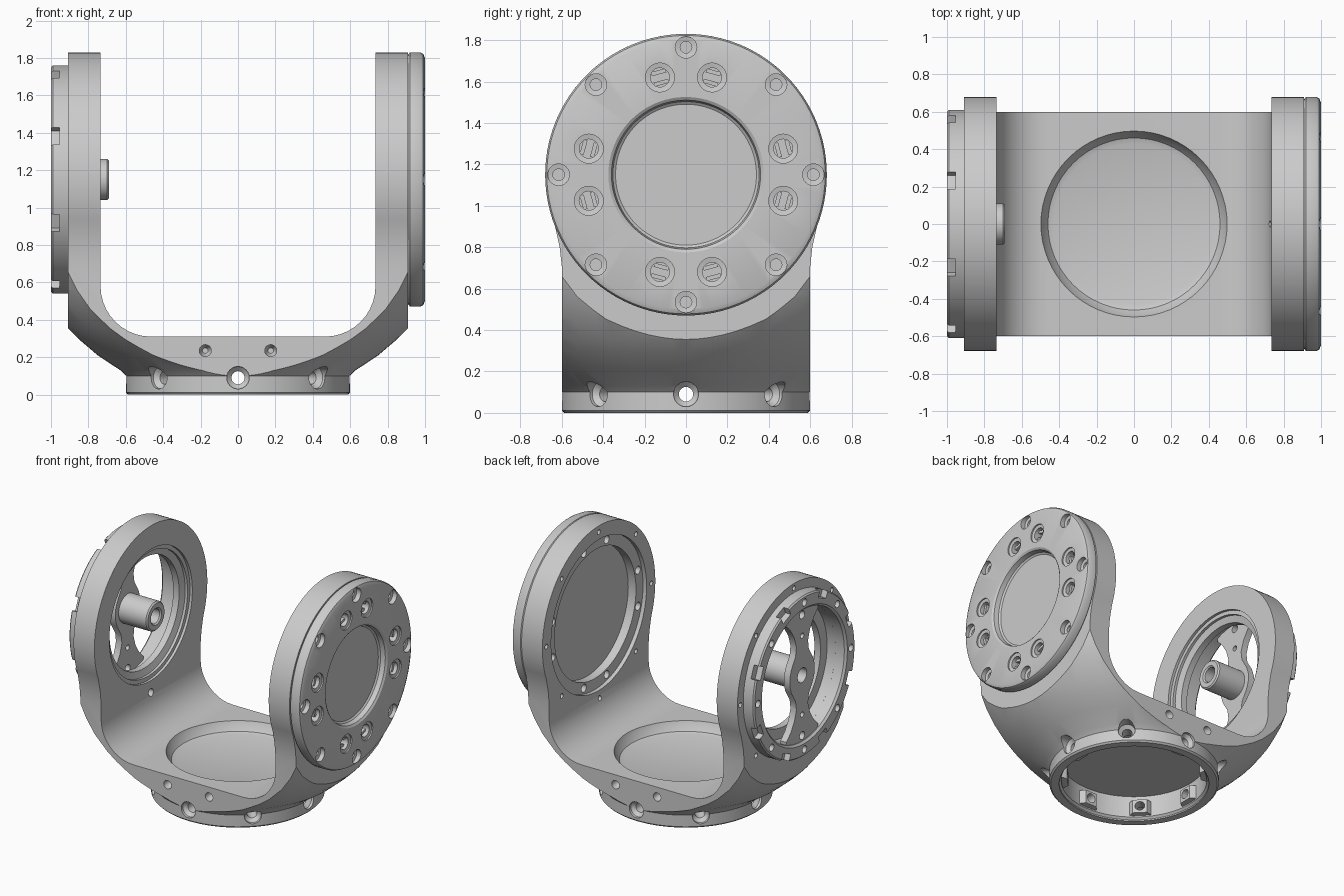
import bpy, bmesh
from math import sin, cos, pi, radians, sqrt
from mathutils import Matrix

if "Cube" in bpy.data.objects:
    bpy.data.objects.remove(bpy.data.objects["Cube"])

I = Matrix.Identity(4)
YZ = Matrix(((0, 0, 1, 0), (1, 0, 0, 0), (0, 1, 0, 0), (0, 0, 0, 1)))  # local z -> world x
XZ = Matrix.Rotation(pi / 2, 4, 'X')                                   # local z -> world -y
AXLE = Matrix.Translation((0, 0, 1.15)) @ YZ                           # hinge axis
OCT = [k * pi / 4 for k in range(8)]
PAIRS = [k * pi / 2 + s * radians(15) for k in range(4) for s in (-1, 1)]


def lathe(bm, prof, M=I, n=64, loop=False):
    """Revolve (radius, height) points about local z; ends are capped or joined."""
    rings = [[bm.verts.new(M @ Matrix.Translation((r * cos(2 * pi * i / n), r * sin(2 * pi * i / n), h)).translation)
              for i in range(n)] for r, h in prof]
    pairs = list(zip(rings, rings[1:]))
    if loop:
        pairs.append((rings[-1], rings[0]))
    else:
        bm.faces.new(rings[0])
        bm.faces.new(rings[-1])
    for a, b in pairs:
        for i in range(n):
            j = (i + 1) % n
            bm.faces.new((a[i], a[j], b[j], b[i]))


def prism(bm, pts, a, b, M=I):
    """Extrude a local xy outline from height a to b."""
    lo, hi = [[bm.verts.new(M @ Matrix.Translation((x, y, h)).translation) for x, y in pts] for h in (a, b)]
    bm.faces.new(lo)
    bm.faces.new(hi)
    for i in range(len(pts)):
        j = (i + 1) % len(pts)
        bm.faces.new((lo[i], lo[j], hi[j], hi[i]))


def rect(x0, x1, y0, y1):
    return [(x0, y0), (x1, y0), (x1, y1), (x0, y1)]


def polar_holes(bm, angles, dist, prof, M=AXLE, n=20):
    for a in angles:
        lathe(bm, prof, M @ Matrix.Translation((dist * cos(a), dist * sin(a), 0)), n)


def make(name, bm):
    bmesh.ops.recalc_face_normals(bm, faces=bm.faces)
    me = bpy.data.meshes.new(name)
    bm.to_mesh(me)
    bm.free()
    ob = bpy.data.objects.new(name, me)
    bpy.context.collection.objects.link(ob)
    return ob


def boolean(ob, bm, op='DIFFERENCE'):
    tool = make("cutter", bm)
    tool.hide_render = True
    m = ob.modifiers.new("bool", 'BOOLEAN')
    m.operation, m.object, m.solver = op, tool, 'EXACT'
    bpy.context.view_layer.objects.active = ob
    bpy.ops.object.modifier_apply(modifier=m.name)
    bpy.data.objects.remove(tool)


def new(fn, *args, **kw):
    bm = bmesh.new()
    fn(bm, *args, **kw)
    return bm


# Yoke body: U profile, side outline and bowl intersected
arc = [(.465 + .27 * cos(t), .58 - .27 * sin(t)) for t in [k * pi / 20 for k in range(11)]]
half = [(.91, -.1), (.91, 2), (.735, 2)] + arc
yoke = make("yoke_body", new(prism, half + [(-x, z) for x, z in reversed(half)], -.8, .8, XZ))
t0 = -radians(21.6)
rim = [(.68 * cos(t), 1.15 + .68 * sin(t)) for t in [t0 + (pi - 2 * t0) * k / 64 for k in range(65)]]
side = [(-.599, -.1), (.599, -.1), (.599, .7), (.61, .8)] + rim + [(-.61, .8), (-.599, .7)]
boolean(yoke, new(prism, side, -1.2, 1.2, YZ), 'INTERSECT')
bowl = [(.588, 0), (.6, .012), (.6, .1), (.63, .13), (.75, .21), (.85, .295), (.91, .355), (.99, .455),
        (1.05, .56), (1.09, .66), (1.4, .9), (1.4, 2.2)]
boolean(yoke, new(lathe, bowl, n=96), 'INTERSECT')

# Base socket and floor dish
boolean(yoke, new(lathe, [(.53, -.1), (.53, .01), (.515, .025), (.515, .19)]))
boolean(yoke, new(lathe, [(.43, .235), (.46, .245), (.485, .28), (.505, .33)]))
bm = bmesh.new()
for a in OCT:
    prism(bm, [(.47, -.05), (.54, -.1), (.54, .1), (.47, .05)], .035, .14, Matrix.Rotation(a, 4, 'Z'))
boolean(yoke, bm, 'UNION')

# Radial screw holes around the base, pin holes front and back
bm = bmesh.new()
for a in OCT:
    lathe(bm, [(.035, .4), (.035, .555), (.06, .58), (.062, .9)],
          Matrix.Rotation(a, 4, 'Z') @ Matrix.Translation((0, 0, .09)) @ YZ, 24)
for s in (-1, 1):
    for x in (-.175, .175):
        lathe(bm, [(.015, .53), (.032, .56), (.032, .7)],
              Matrix.Translation((x, 0, .235)) @ XZ @ Matrix.Rotation(pi * (s < 0), 4, 'X'), 20)
boolean(yoke, bm)

# Right arm: stepped recess with screw holes
boolean(yoke, new(lathe, [(.575, .6), (.575, .765), (.49, .765), (.49, .83)], AXLE))
bm = bmesh.new()
polar_holes(bm, PAIRS, .532, [(.03, .6), (.03, .82)])
polar_holes(bm, OCT, .632, [(.018, .6), (.018, .8)])
boolean(yoke, bm)

# Left arm: stepped bearing bore, small holes on both faces
boolean(yoke, new(lathe, [(.5, -.65), (.5, -.755), (.47, -.755), (.47, -.775), (.42, -.79), (.42, -.84),
                          (.5, -.84), (.5, -1.1)], AXLE))
bm = bmesh.new()
polar_holes(bm, OCT, .645, [(.018, -1), (.018, -.86)])
lathe(bm, [(.028, -.6), (.028, -.8)], Matrix.Translation((0, 0, .56)) @ YZ, 20)
boolean(yoke, bm)

# Right cap with dished centre, rim bolts and screw pockets
cap = make("right_cap", new(lathe, [(.665, .908), (.68, .92), (.68, .975), (.672, .99), (.65, 1), (.375, 1),
                                    (.36, .99), (.353, .955), (.34, .945)], AXLE, 96))
bm = bmesh.new()
polar_holes(bm, OCT, .615, [(.028, .93), (.028, .96), (.052, .965), (.052, 1.1)], n=24)
polar_holes(bm, PAIRS, .486, [(.046, .93), (.046, .985), (.07, .99), (.07, 1.1)], n=24)
boolean(cap, bm)
bm = bmesh.new()
for a in PAIRS:
    for s in (-1, 1):
        M = AXLE @ Matrix.Translation((.486 * cos(a), .486 * sin(a), 0)) @ Matrix.Rotation(a, 4, 'Z')
        prism(bm, rect(s * .026 - .01, s * .026 + .01, -.036, .036), .925, .96, M)
screws = make("cap_screw_heads", bm)

# Left ring with notched rim and bolt holes
ring = make("left_ring", new(lathe, [(.5, -.9), (.61, -.9), (.61, -.99), (.6, -1), (.515, -1), (.5, -.985)],
                             AXLE, 96, True))
bm = bmesh.new()
for a in OCT:
    prism(bm, rect(.555, .7, -.05, .05), -1.1, -.955, AXLE @ Matrix.Rotation(a + pi / 8, 4, 'Z'))
polar_holes(bm, OCT, .56, [(.027, -1.1), (.027, -.93)])
boolean(ring, bm)

# Wavy cross bar over the bore
w = [(.15, .03), (.13, .09), (.08, .17), (.07, .24), (.095, .32), (.14, .39), (.19, .44), (.19, .49), (.1, .525)]
right = [(x, -z) for x, z in reversed(w)] + w
bar = make("cross_bar", new(prism, right + [(-x, z) for x, z in reversed(right)], -.98, -.93, AXLE))
bm = bmesh.new()
for z, r in ((0, .055), (.3, .02), (-.3, .02), (.46, .03), (-.46, .03)):
    lathe(bm, [(r, -1.1), (r, -.8)], AXLE @ Matrix.Translation((0, z, 0)), 24)
boolean(bar, bm)

# Hollow hub on the bar
hub = make("hub", new(lathe, [(.055, -.94), (.11, -.94), (.11, -.70), (.1, -.69), (.065, -.69), (.055, -.70)],
                      AXLE, 40, True))

for ob in (yoke, cap, screws, ring, bar, hub):
    bpy.ops.object.select_all(action='DESELECT')
    ob.select_set(True)
    bpy.context.view_layer.objects.active = ob
    bpy.ops.object.shade_smooth_by_angle(angle=radians(30))
